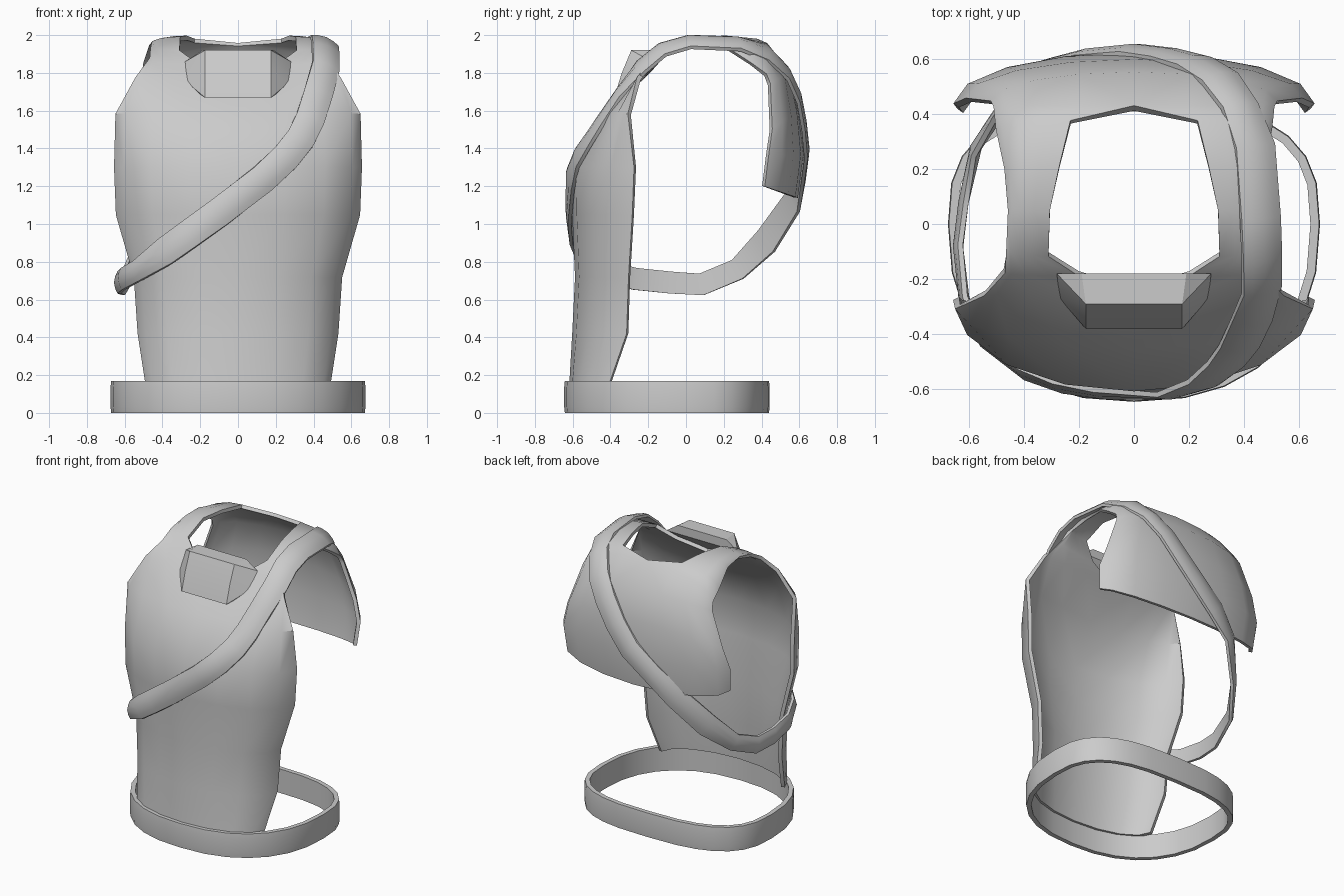
import bpy, bmesh, math
from mathutils import Vector

cube = bpy.data.objects.get("Cube")
if cube:
    bpy.data.objects.remove(cube, do_unlink=True)

grey = bpy.data.materials.new("plain_grey")
grey.use_nodes = True
GREY = (0.6, 0.6, 0.6, 1)
grey.diffuse_color = GREY
grey.node_tree.nodes["Principled BSDF"].inputs["Base Color"].default_value = GREY


def make_object(name, bm):
    """Turn a bmesh into the active, selected object."""
    bmesh.ops.recalc_face_normals(bm, faces=bm.faces)
    mesh = bpy.data.meshes.new(name)
    bm.to_mesh(mesh)
    bm.free()
    mesh.materials.append(grey)
    obj = bpy.data.objects.new(name, mesh)
    bpy.context.collection.objects.link(obj)
    bpy.ops.object.select_all(action='DESELECT')
    obj.select_set(True)
    bpy.context.view_layer.objects.active = obj
    return obj


def smooth(angle):
    bpy.ops.object.shade_smooth_by_angle(angle=math.radians(angle))


def bridge(bm, a, b, closed=False):
    """Join two rows of vertices with quads."""
    for i in range(len(a) if closed else len(a) - 1):
        j = (i + 1) % len(a)
        bm.faces.new((a[i], a[j], b[j], b[i]))


def band(name, path, half_width, thick, edge, outward):
    """Closed loop strap; edge is the share of the thickness at its borders."""
    mid = min((edge + 1.1) / 2, 1)
    section = [(-1, 0), (-1, edge), (-.6, mid), (0, 1), (.6, mid), (1, edge), (1, 0)]
    bm = bmesh.new()
    rings = []
    for i, p in enumerate(path):
        t = (path[(i + 1) % len(path)] - path[i - 1]).normalized()
        side = t.cross(outward(p)).normalized()
        n = side.cross(t)
        rings.append([bm.verts.new(p + side * u * half_width(p) + n * v * thick)
                      for u, v in section])
    for i in range(len(rings)):
        bridge(bm, rings[i - 1], rings[i], True)
    make_object(name, bm)
    smooth(45)


# Vest shell: outer edge and inner (centre or neck) point of each row,
# from the front hem, over the shoulder, down to the back hem
rows = [
    ((.48, -.40, .16), (0, -.605, .16)),
    ((.52, -.31, .42), (0, -.59, .42)),
    ((.54, -.30, .72), (0, -.575, .72)),
    ((.635, -.28, 1.05), (0, -.59, 1.05)),
    ((.645, -.27, 1.30), (0, -.595, 1.30)),
    ((.64, -.30, 1.58), (0, -.44, 1.58)),
    ((.54, -.25, 1.77), (0, -.24, 1.77)),
    ((.47, -.17, 1.87), (.20, -.18, 1.83)),
    ((.46, -.08, 1.92), (.31, -.11, 1.91)),
    ((.45, .05, 1.95), (.305, .05, 1.98)),
    ((.46, .20, 1.94), (.27, .21, 1.985)),
    ((.49, .34, 1.85), (.23, .37, 1.97)),
    ((.50, .42, 1.79), (0, .42, 1.95)),
    ((.51, .44, 1.74), (0, .54, 1.80)),
    ((.60, .45, 1.50), (0, .585, 1.60)),
    ((.645, .43, 1.36), (0, .61, 1.37)),
    ((.63, .41, 1.20), (0, .58, 1.14)),
]
bm = bmesh.new()
grid = []
STEPS = 4
for outer, inner in rows:
    o, c = Vector(outer), Vector(inner)
    line = []
    for k in range(STEPS + 1):
        a = math.pi / 2 * k / STEPS
        p = c.lerp(o, 1 - math.cos(a))
        p.x = c.x + (o.x - c.x) * math.sin(a)
        line.append(bm.verts.new(p))
    grid.append(line)
for a, b in zip(grid, grid[1:]):
    bridge(bm, a, b)
vest = make_object("vest_shell", bm)
mirror = vest.modifiers.new("mirror", 'MIRROR')
mirror.use_clip = True
solid = vest.modifiers.new("thickness", 'SOLIDIFY')
solid.thickness = .025
solid.offset = 0
bpy.ops.object.convert(target='MESH')
smooth(40)

# Diagonal shoulder strap, looping under the opposite arm
strap_path = [Vector(p) for p in [
    (.455, .02, 1.955), (.46, -.12, 1.915), (.46, -.23, 1.825),
    (.425, -.34, 1.69), (.38, -.435, 1.55), (.33, -.50, 1.45),
    (.25, -.565, 1.35), (.13, -.60, 1.24), (-.10, -.60, 1.06),
    (-.25, -.58, .95), (-.38, -.535, .855), (-.53, -.42, .75),
    (-.60, -.27, .71), (-.62, -.08, .69), (-.60, .08, .68), (-.56, .27, .76),
    (-.46, .42, .91), (-.32, .56, 1.12), (-.17, .60, 1.26), (0, .617, 1.40),
    (.12, .602, 1.54), (.22, .575, 1.68), (.31, .52, 1.80),
    (.38, .42, 1.90), (.435, .28, 1.945)]]


def strap_out(p):
    """Lean the strap back as it climbs over chest, shoulder and back."""
    rise = max(0, p.z - 1.25)
    lean = .7 if p.z > 1.8 else .4 if rise else 1
    return Vector((p.x * lean, p.y, rise * (1.1 if p.y < .3 else .7)))


def strap_half(p):
    return .077 if p.z > .8 else .058


band("diagonal_strap", strap_path, strap_half, .037, .5, strap_out)

# Waist belt: rounded front, squarer back
belt_path = []
for i in range(28):
    a = math.tau * i / 28
    c, s = math.cos(a), math.sin(a)
    power, depth = (.7, .408) if s > 0 else (.85, .61)
    belt_path.append(Vector((math.copysign(abs(c) ** power, c) * .64,
                             math.copysign(abs(s) ** power, s) * depth, .085)))
band("waist_belt", belt_path, lambda p: .085, .035, .9,
     lambda p: Vector((p.x, p.y, 0)))

# Faceted collar box at the throat
bm = bmesh.new()
for x, y, z in [(.19, -.18, 1.92), (.28, -.18, 1.86), (.27, -.27, 1.75),
                (.175, -.29, 1.92), (.175, -.34, 1.80), (.175, -.38, 1.67),
                (.22, -.31, 1.70)]:
    for side in (-1, 1):
        bm.verts.new((x * side, y, z))
bmesh.ops.convex_hull(bm, input=bm.verts)
make_object("collar_box", bm)
smooth(30)
